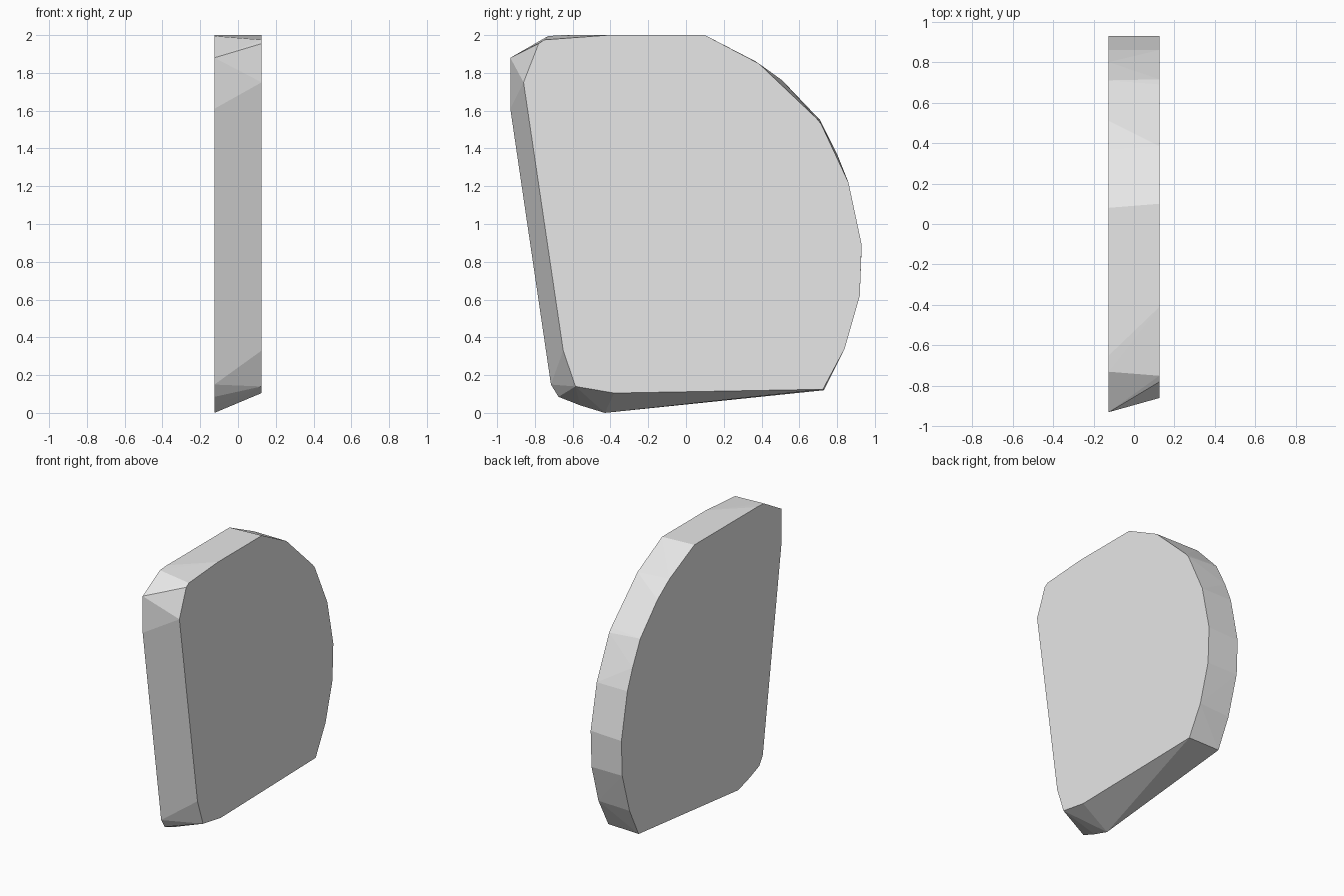
import bpy
import bmesh

if "Cube" in bpy.data.objects:
    bpy.data.objects.remove(bpy.data.objects["Cube"])

HALF = 0.125  # half thickness of the slab

# Outlines (y, z) of the two flat sides, running from the front top corner
left_outline = [
    (-0.93, 1.88), (-0.93, 1.61), (-0.715, 0.15), (-0.675, 0.085),
    (-0.56, 0.04), (-0.43, 0.0), (0.73, 0.12), (0.835, 0.33),
    (0.92, 0.62), (0.93, 0.88), (0.86, 1.22), (0.80, 1.37),
    (0.71, 1.55), (0.51, 1.76), (0.37, 1.86), (0.08, 2.0),
    (-0.65, 2.0), (-0.73, 1.995),
]
right_outline = [
    (-0.86, 1.75), (-0.65, 0.33), (-0.585, 0.14), (-0.38, 0.105),
    (0.725, 0.125), (0.84, 0.34), (0.92, 0.62), (0.93, 0.89),
    (0.86, 1.22), (0.715, 1.53), (0.69, 1.56), (0.385, 1.85),
    (0.10, 2.0), (-0.41, 2.0), (-0.75, 1.975), (-0.78, 1.955),
]

# Slab: hull stretched between the two outlines
bm = bmesh.new()
for x, outline in ((-HALF, left_outline), (HALF, right_outline)):
    for y, z in outline:
        bm.verts.new((x, y, z))
hull = bmesh.ops.convex_hull(bm, input=bm.verts[:])
loose = [v for v in bm.verts if not v.link_faces]
bmesh.ops.delete(bm, geom=loose, context='VERTS')

# Merge the triangles of each flat side into one face
bmesh.ops.dissolve_limit(bm, angle_limit=0.01, verts=bm.verts[:], edges=bm.edges[:])
bmesh.ops.recalc_face_normals(bm, faces=bm.faces[:])

mesh = bpy.data.meshes.new("slab")
bm.to_mesh(mesh)
bm.free()
slab = bpy.data.objects.new("slab", mesh)
bpy.context.collection.objects.link(slab)

# Plain grey
grey = bpy.data.materials.new("light_grey")
grey.diffuse_color = (0.8, 0.8, 0.8, 1.0)
grey.use_nodes = True
grey.node_tree.nodes["Principled BSDF"].inputs["Base Color"].default_value = grey.diffuse_color
mesh.materials.append(grey)
